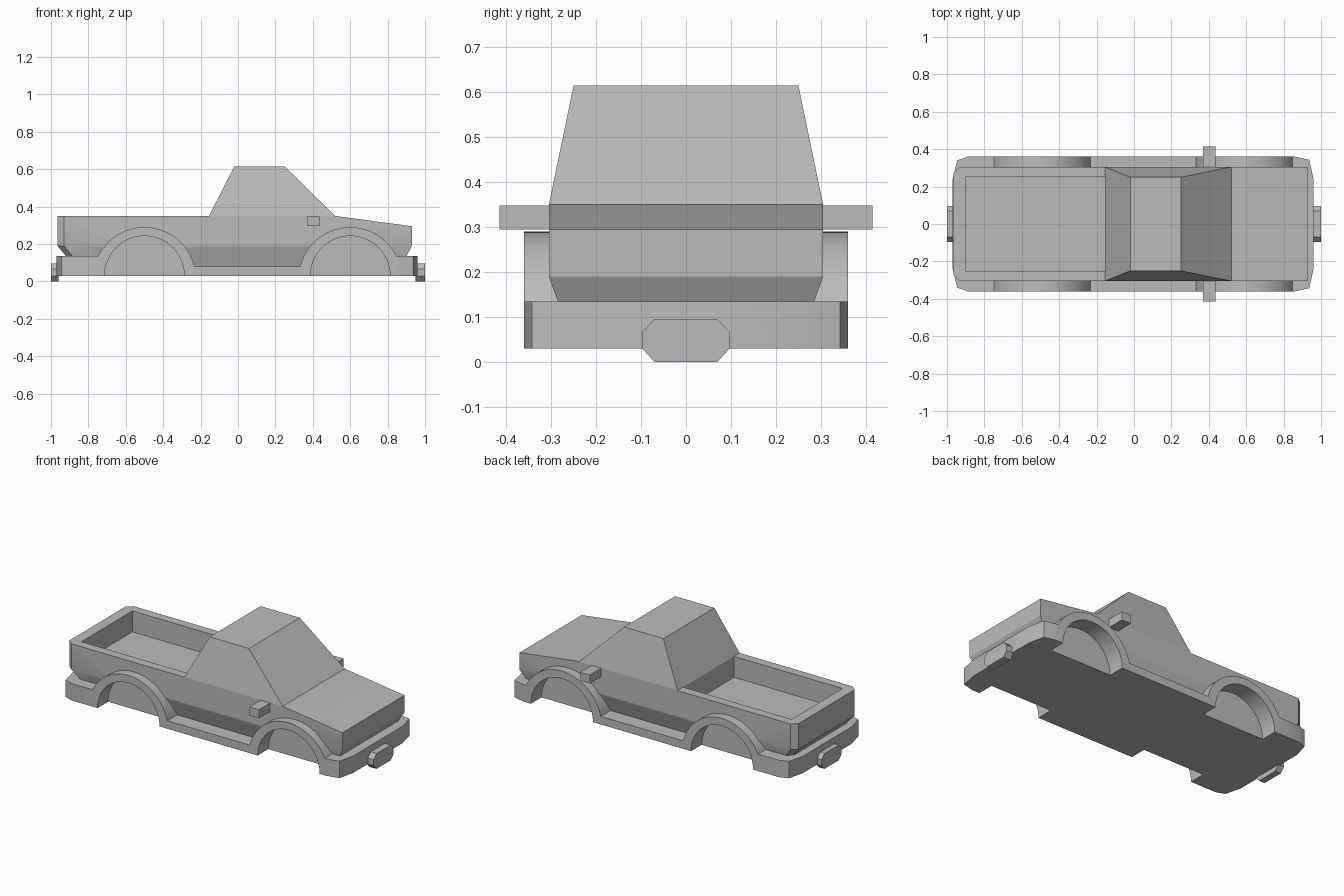
import bpy, bmesh
from math import sin, cos, pi, asin
from mathutils import Vector

cube = bpy.data.objects.get("Cube")
if cube:
    bpy.data.objects.remove(cube, do_unlink=True)

grey = bpy.data.materials.new("plain_grey")
grey.use_nodes = True
grey.diffuse_color = (0.5, 0.5, 0.5, 1)
grey.node_tree.nodes["Principled BSDF"].inputs["Base Color"].default_value = (0.5, 0.5, 0.5, 1)


def loft(name, rings, cut=None):
    """Solid skinned through rings of points, optionally trimmed by a plane."""
    bm = bmesh.new()
    rows = [[bm.verts.new(p) for p in ring] for ring in rings]
    n = len(rows[0])
    for a, b in zip(rows, rows[1:]):
        for i in range(n):
            j = (i + 1) % n
            bm.faces.new((a[i], a[j], b[j], b[i]))
    bm.faces.new(rows[0][::-1])
    bm.faces.new(rows[-1])
    if cut:
        bmesh.ops.bisect_plane(bm, geom=bm.verts[:] + bm.edges[:] + bm.faces[:],
                               plane_co=cut[0], plane_no=cut[1], clear_outer=True)
        bmesh.ops.holes_fill(bm, edges=[e for e in bm.edges if e.is_boundary])
    bmesh.ops.recalc_face_normals(bm, faces=bm.faces)
    mesh = bpy.data.meshes.new(name)
    bm.to_mesh(mesh)
    bm.free()
    mesh.materials.append(grey)
    ob = bpy.data.objects.new(name, mesh)
    bpy.context.collection.objects.link(ob)
    return ob


def box(name, x, y, z):
    corners = [(x[0], y[0]), (x[1], y[0]), (x[1], y[1]), (x[0], y[1])]
    return loft(name, [[(px, py, h) for px, py in corners] for h in z])


def side_prism(name, profile, y0, y1):
    return loft(name, [[(x, y, z) for x, z in profile] for y in (y0, y1)])


def mirrored(half):
    """Close a half outline (y > 0) across the centre line."""
    return half + [(x, -y) for x, y in reversed(half)]


def activate(ob):
    bpy.ops.object.select_all(action="DESELECT")
    ob.select_set(True)
    bpy.context.view_layer.objects.active = ob


def boolean(ob, tool, operation="DIFFERENCE"):
    activate(ob)
    mod = ob.modifiers.new("cut", "BOOLEAN")
    mod.object, mod.operation, mod.solver = tool, operation, "EXACT"
    bpy.ops.object.modifier_apply(modifier=mod.name)


def arc(cx, cz, r, a0, a1, n=32):
    return [(cx + r * cos(a0 + (a1 - a0) * i / n), cz + r * sin(a0 + (a1 - a0) * i / n))
            for i in range(n + 1)]


REAR, FRONT = -0.5, 0.6            # wheel centres
BASE, LEDGE, SILL = 0.03, 0.135, 0.08
ARCH_Z, ARCH_R = 0.015, 0.275
tools = []

# Skirt with bumpers, sills and flared arches
end = asin((LEDGE - ARCH_Z) / ARCH_R)
mid = asin((SILL - ARCH_Z) / ARCH_R)
profile = [(-0.97, BASE), (0.96, BASE), (0.96, LEDGE)]
profile += arc(FRONT, ARCH_Z, ARCH_R, end, pi - mid)
profile += arc(REAR, ARCH_Z, ARCH_R, mid, pi - end)
profile += [(-0.97, LEDGE)]
skirt = side_prism("skirt_and_arches", profile, -0.36, 0.36)

plan = mirrored([(-0.97, 0.24), (-0.945, 0.34), (-0.89, 0.36),
                 (0.86, 0.36), (0.937, 0.343), (0.96, 0.24)])
outline = loft("outline_tool", [[(x, y, z) for x, y in plan] for z in (-0.1, 0.5)])
core = box("core_tool", (-0.96, 0.95), (-0.255, 0.255), (LEDGE, 0.5))
boolean(skirt, outline, "INTERSECT")
boolean(skirt, core)
tools += [outline, core]


# Body shell, tapered below, with chamfered tail and sloping hood
def body_ring(rear, front, y, z):
    half = [(rear, y - 0.03), (rear + 0.035, y), (front, y)]
    return [(px, py, z) for px, py in mirrored(half)]


body = loft("body", [body_ring(-0.875, 0.87, 0.265, SILL),
                     body_ring(-0.965, 0.93, 0.305, 0.19),
                     body_ring(-0.965, 0.93, 0.305, 0.35)],
            cut=(Vector((0.52, 0, 0.35)), Vector((0.055, 0, 0.41)).normalized()))

# Load bed
bed = box("bed_tool", (-0.90, -0.155), (-0.25, 0.25), (0.22, 0.5))
boolean(body, bed)
tools.append(bed)

# Wheel wells
for cx in (REAR, FRONT):
    for s in (-1, 1):
        shape = arc(cx, BASE, 0.213, 0, pi) + [(cx - 0.213, -0.1), (cx + 0.213, -0.1)]
        well = side_prism("well_tool", shape, s * 0.256, s * 0.5)
        boolean(skirt, well)
        boolean(body, well)
        tools.append(well)
for t in tools:
    bpy.data.objects.remove(t, do_unlink=True)

# Cab
def cab_ring(x0, x1, y, z):
    return [(x0, -y, z), (x1, -y, z), (x1, y, z), (x0, y, z)]


cab = loft("cab", [cab_ring(-0.155, 0.52, 0.305, 0.35), cab_ring(-0.02, 0.25, 0.25, 0.615)])

# Side mirrors
for side, s in (("left", 1), ("right", -1)):
    box("mirror_" + side, (0.37, 0.435), sorted((s * 0.29, s * 0.415)), (0.295, 0.348))

# Eight-sided end plates
octagon = [(-0.07, 0), (0.07, 0), (0.097, 0.03), (0.097, 0.067),
           (0.07, 0.095), (-0.07, 0.095), (-0.097, 0.067), (-0.097, 0.03)]
for name, x0, x1 in (("front_plate", 0.95, 1.0), ("rear_plate", -1.0, -0.96)):
    loft(name, [[(x, y, z) for y, z in octagon] for x in (x0, x1)])

# Smooth arches, crisp edges
for ob in (skirt, body):
    activate(ob)
    bpy.ops.object.shade_smooth_by_angle(angle=0.4)
